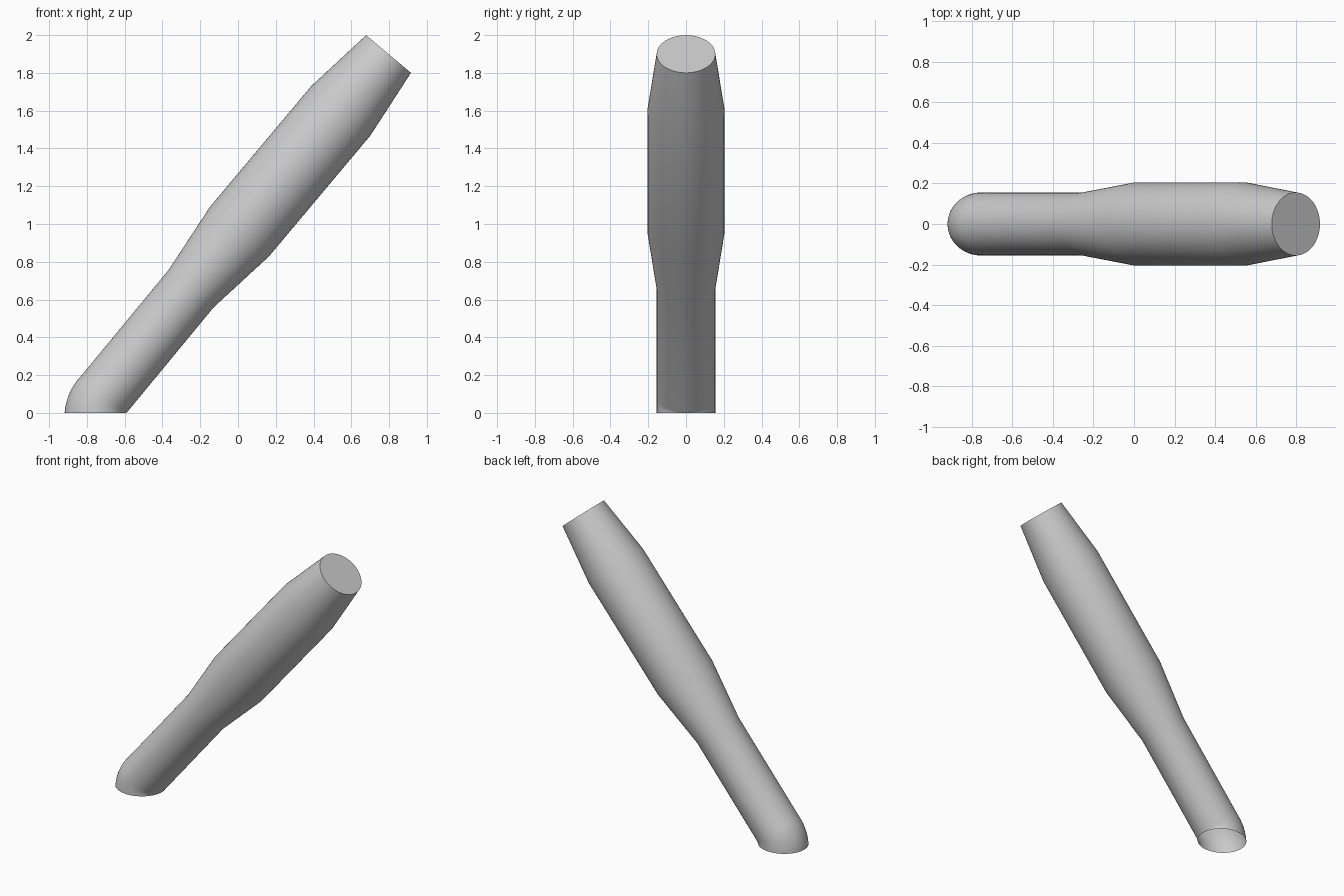
import bpy
import bmesh
from math import sin, cos, pi, radians

cube = bpy.data.objects.get("Cube")
if cube:
    bpy.data.objects.remove(cube, do_unlink=True)

SEGMENTS = 64
LEAN = radians(50)        # axis angle above the ground
BEND_STEPS = 10
PIVOT_X = -0.59           # inner corner of the foot bend
R = 0.155

# Plain grey material
grey = bpy.data.materials.new("plain grey")
grey.use_nodes = True
colour = (0.6, 0.6, 0.6, 1)
grey.diffuse_color = colour
grey.node_tree.nodes["Principled BSDF"].inputs["Base Color"].default_value = colour

bm = bmesh.new()


def ring(x, z, tilt, half_length, half_width):
    """Elliptical section in the plane of y and the tilted direction."""
    verts = []
    for i in range(SEGMENTS):
        a = 2 * pi * i / SEGMENTS
        u = half_length * cos(a)
        verts.append(bm.verts.new((x + u * cos(tilt), half_width * sin(a), z - u * sin(tilt))))
    return verts


# Foot bend: sections fan around the inner corner until they meet the shaft
rings = []
for i in range(BEND_STEPS + 1):
    f = i / BEND_STEPS
    tilt = f * (pi / 2 - LEAN)
    h = 0.164 + (R - 0.164) * f
    rings.append(ring(PIVOT_X - h * cos(tilt), h * sin(tilt), tilt, h, R))

# Straight shaft with the thicker grip: centre x, centre z, radius
for x, z, r in [(-0.248, 0.658, R), (0.008, 0.96, 0.204), (0.545, 1.6, 0.204), (0.797, 1.9, R)]:
    rings.append(ring(x, z, pi / 2 - LEAN, r, r))

# Skin the sections, close the top and leave the foot open
for low, high in zip(rings, rings[1:]):
    for i in range(SEGMENTS):
        j = (i + 1) % SEGMENTS
        bm.faces.new((low[i], low[j], high[j], high[i]))
bm.faces.new(rings[-1])
bmesh.ops.remove_doubles(bm, verts=bm.verts, dist=1e-5)
bmesh.ops.recalc_face_normals(bm, faces=bm.faces)

mesh = bpy.data.meshes.new("slanted_handle")
bm.to_mesh(mesh)
bm.free()
mesh.materials.append(grey)
handle = bpy.data.objects.new("slanted_handle", mesh)
bpy.context.collection.objects.link(handle)

# Smooth sides, crisp top rim
bpy.ops.object.select_all(action="DESELECT")
handle.select_set(True)
bpy.context.view_layer.objects.active = handle
bpy.ops.object.shade_smooth_by_angle(angle=radians(35))
